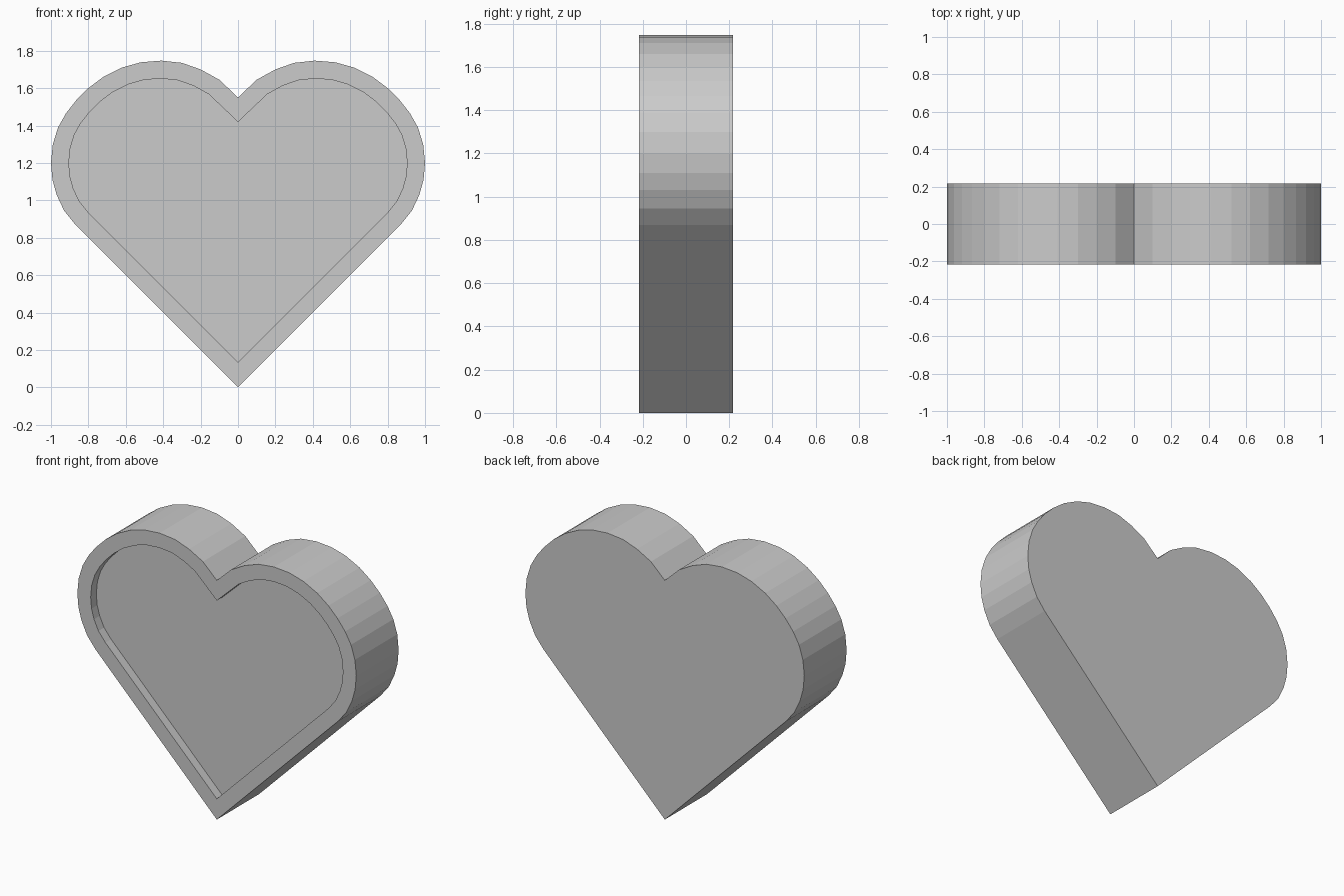
import bpy, bmesh
from mathutils import Vector

if "Cube" in bpy.data.objects:
    bpy.data.objects.remove(bpy.data.objects["Cube"])

HALF_DEPTH = 0.217
RIM = 0.095
RECESS = 0.058

# Right half of the heart outline (x, z), bottom tip and notch on the centre line
half = [(0.87, 0.87), (0.93, 0.945), (0.97, 1.03), (0.992, 1.11), (1.0, 1.2),
        (0.99, 1.3), (0.962, 1.39), (0.92, 1.465), (0.865, 1.535), (0.80, 1.60),
        (0.72, 1.66), (0.62, 1.71), (0.52, 1.738), (0.41, 1.747), (0.30, 1.735),
        (0.20, 1.70), (0.10, 1.645)]
outline = [(0, 0)] + half + [(0, 1.55)] + [(-x, z) for x, z in reversed(half)]

bm = bmesh.new()

# Solid heart: front face extruded to the back
front = bm.faces.new([bm.verts.new((x, -HALF_DEPTH, z)) for x, z in outline])
back = bm.faces.new([bm.verts.new((x, HALF_DEPTH, z)) for x, z in reversed(outline)])
bm.verts.ensure_lookup_table()
n = len(outline)
fv = list(bm.verts)[:n]
bv = list(bm.verts)[n:][::-1]
for i in range(n):
    j = (i + 1) % n
    bm.faces.new((fv[j], fv[i], bv[i], bv[j]))
bm.normal_update()

# Even rim around the front, with the panel inside it sunk in
bmesh.ops.inset_region(bm, faces=[front], thickness=RIM, use_even_offset=True)
bmesh.ops.inset_region(bm, faces=[front], thickness=0.0)
bmesh.ops.translate(bm, verts=list(front.verts), vec=Vector((0, RECESS, 0)))
bmesh.ops.recalc_face_normals(bm, faces=bm.faces[:])

mesh = bpy.data.meshes.new("heart_tray")
bm.to_mesh(mesh)
bm.free()
bpy.context.collection.objects.link(bpy.data.objects.new("heart_tray", mesh))
